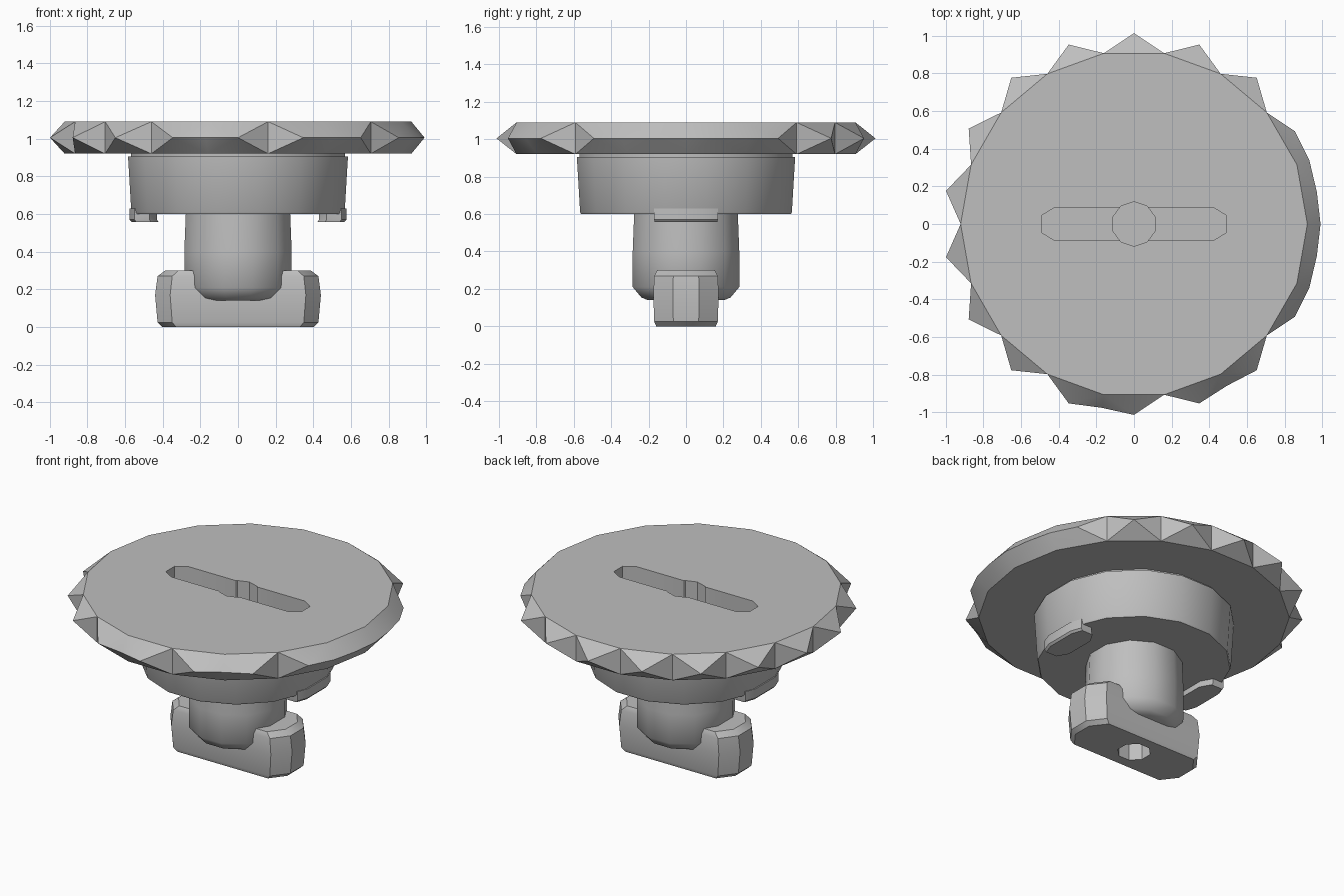
import bpy, bmesh
from math import sin, cos, radians

cube = bpy.data.objects.get("Cube")
if cube:
    bpy.data.objects.remove(cube, do_unlink=True)

grey = bpy.data.materials.new("plain_grey")
grey.use_nodes = True
colour = (0.52, 0.52, 0.52, 1)
grey.diffuse_color = colour
grey.node_tree.nodes["Principled BSDF"].inputs["Base Color"].default_value = colour


def polar(radius, degrees):
    return radius * cos(radians(degrees)), radius * sin(radians(degrees))


def circle(radius, sides, start=0):
    return [polar(radius, start + 360 * i / sides) for i in range(sides)]


def mirrored(corners):
    """Full outline from its (+x, +y) quarter, listed counter-clockwise."""
    right = [(x, -y) for x, y in reversed(corners)] + corners
    return right + [(-x, -y) for x, y in right]


def finish(name, bm):
    bmesh.ops.recalc_face_normals(bm, faces=bm.faces)
    mesh = bpy.data.meshes.new(name)
    bm.to_mesh(mesh)
    bm.free()
    mesh.materials.append(grey)
    obj = bpy.data.objects.new(name, mesh)
    bpy.context.collection.objects.link(obj)
    return obj


def loft(name, outline, levels):
    """Stack scaled copies of an outline at (height, scale) levels."""
    bm = bmesh.new()
    rings = [[bm.verts.new((x * s, y * s, z)) for x, y in outline] for z, s in levels]
    n = len(outline)
    for low, high in zip(rings, rings[1:]):
        for i in range(n):
            j = (i + 1) % n
            bm.faces.new((low[i], low[j], high[j], high[i]))
    bm.faces.new(rings[0][::-1])
    bm.faces.new(rings[-1])
    return finish(name, bm)


def activate(obj):
    bpy.ops.object.select_all(action="DESELECT")
    obj.select_set(True)
    bpy.context.view_layer.objects.active = obj


def cut(obj, cutter):
    mod = obj.modifiers.new("cut", "BOOLEAN")
    mod.operation = "DIFFERENCE"
    mod.solver = "EXACT"
    mod.object = cutter
    activate(obj)
    bpy.ops.object.modifier_apply(modifier=mod.name)
    bpy.data.objects.remove(cutter, do_unlink=True)


def smooth(obj, angle=32):
    activate(obj)
    bpy.ops.object.shade_smooth_by_angle(angle=radians(angle))


# Disc with a serrated rim; worn stretches have their notches filled
COUNT = 18
filled = {0, 1, 13, 15, 17}
worn_tips = {0, 1, 16, 17}
bm = bmesh.new()
top, bottom, tips, fills = [], [], [], []
for k in range(COUNT):
    a = 360 * k / COUNT
    x, y = polar(0.92, a)
    top.append(bm.verts.new((x, y, 1.09)))
    bottom.append(bm.verts.new((x, y, 0.92)))
    tip_radius = 0.985 if k in worn_tips else 1.013
    tips.append(bm.verts.new((*polar(tip_radius, a + 180 / COUNT), 1.005)))
    fills.append(bm.verts.new((*polar(0.99, a), 1.005)) if k in filled else None)
for k in range(COUNT):
    n = (k + 1) % COUNT
    bm.faces.new((top[k], tips[k], top[n]))
    bm.faces.new((bottom[n], tips[k], bottom[k]))
    for i, tip in ((k, tips[k]), (n, tips[k])):
        if fills[i]:
            bm.faces.new((top[i], fills[i], tip))
            bm.faces.new((bottom[i], tip, fills[i]))
        else:
            bm.faces.new((top[i], bottom[i], tip))
bm.faces.new(top)
bm.faces.new(bottom[::-1])
disc = finish("serrated_disc", bm)

# Slot and round recess in the top
slot = mirrored([(0.49, 0.045), (0.42, 0.088)])
cut(disc, loft("slot_cutter", slot, [(0.97, 1), (1.2, 1)]))
cut(disc, loft("recess_cutter", circle(0.118, 10, 18), [(0.94, 1), (1.2, 1)]))
smooth(disc)

# Wide collar below the disc, with a thin groove at its top
smooth(loft("collar", circle(0.595, 16, 11.25),
            [(0.6, 0.96), (0.61, 0.97), (0.905, 1), (0.905, 0.975), (0.93, 0.975)]))

# Two small lugs under the collar
lug_outline = [(0.43, -0.1), (0.47, -0.17), (0.55, -0.17), (0.575, -0.1),
               (0.575, 0.1), (0.55, 0.17), (0.47, 0.17), (0.43, 0.1)]
for side, name in ((1, "left_lug"), (-1, "right_lug")):
    outline = [(side * x, side * y) for x, y in lug_outline]
    smooth(loft(name, outline, [(0.557, 0.98), (0.57, 1), (0.63, 1)]))

# Shaft
smooth(loft("shaft", circle(0.295, 12, 15),
            [(0.14, 0.72), (0.155, 0.84), (0.21, 1), (0.4, 1), (0.62, 0.97)]), 40)

# Locking bar across the foot, with a hole underneath
bar_outline = mirrored([(0.44, 0.07), (0.36, 0.175)])
bar = loft("locking_bar", bar_outline,
           [(0, 0.91), (0.025, 0.97), (0.17, 1), (0.27, 0.97), (0.3, 0.88)])
cut(bar, loft("hole_cutter", circle(0.1, 8, 22.5), [(-0.1, 1), (0.12, 1)]))
smooth(bar, 35)
